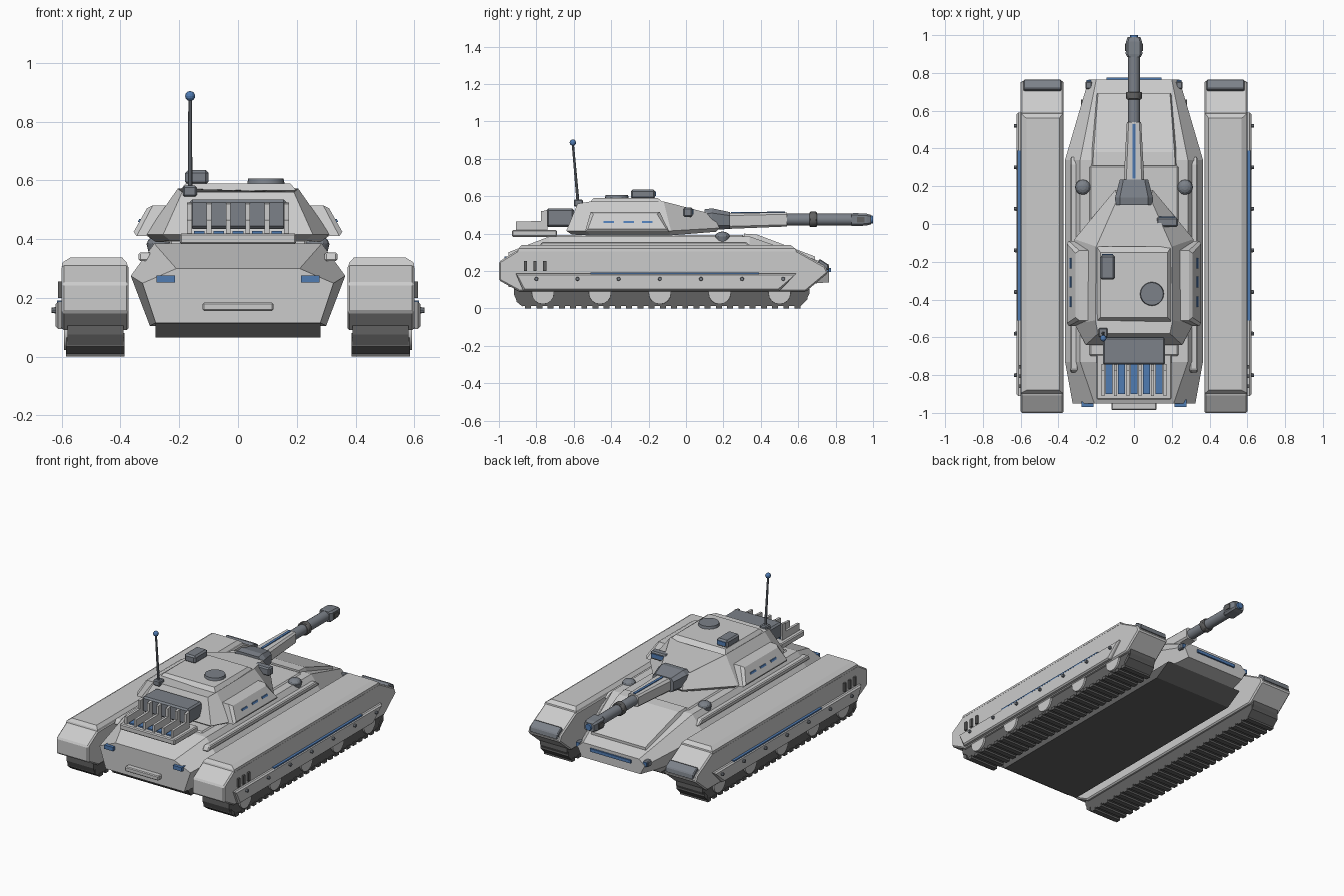
import bpy, bmesh, math
from mathutils import Vector, Matrix

if "Cube" in bpy.data.objects:
    bpy.data.objects.remove(bpy.data.objects["Cube"])

def material(name, col):
    m = bpy.data.materials.new(name)
    m.diffuse_color = (*col, 1)
    m.use_nodes = True
    m.node_tree.nodes["Principled BSDF"].inputs["Base Color"].default_value = m.diffuse_color
    return m

BLUE = material("blue_light", (0.08, 0.2, 0.45))
DARK = material("dark_rubber", (0.12, 0.12, 0.12))
STEEL = material("dark_steel", (0.2, 0.22, 0.25))

def finish(name, bm, mat=None, bevel=0, smooth=False):
    bmesh.ops.recalc_face_normals(bm, faces=bm.faces)
    me = bpy.data.meshes.new(name)
    bm.to_mesh(me)
    bm.free()
    ob = bpy.data.objects.new(name, me)
    bpy.context.collection.objects.link(ob)
    if mat:
        me.materials.append(mat)
    if bevel:
        b = ob.modifiers.new("bevel", 'BEVEL')
        b.width, b.segments = bevel, 1
    if smooth:
        bpy.ops.object.select_all(action='DESELECT')
        bpy.context.view_layer.objects.active = ob
        ob.select_set(True)
        bpy.ops.object.shade_smooth_by_angle(angle=math.radians(40))
    return ob

def loft(name, rings, mat=None, bevel=0):
    # Skin through equal-length rings of points, with capped ends
    bm = bmesh.new()
    vs = [[bm.verts.new(p) for p in r] for r in rings]
    n = len(vs[0])
    for a, b in zip(vs, vs[1:]):
        for i in range(n):
            bm.faces.new((a[i], a[(i+1) % n], b[(i+1) % n], b[i]))
    bm.faces.new(vs[0])
    bm.faces.new(vs[-1])
    return finish(name, bm, mat, bevel)

def prism(name, profile, x0, x1, mat=None, bevel=0):
    return loft(name, [[(x, y, z) for y, z in profile] for x in (x0, x1)], mat, bevel)

def box(name, x0, x1, y0, y1, z0, z1, mat=None, bevel=0):
    return prism(name, [(y0, z0), (y1, z0), (y1, z1), (y0, z1)], x0, x1, mat, bevel)

def rect(x0, x1, y0, y1, z):
    return [(x0, y0, z), (x1, y0, z), (x1, y1, z), (x0, y1, z)]

def tube(name, p, q, r1, r2, mat=None, seg=16, bevel=0):
    p, q = Vector(p), Vector(q)
    d = q - p
    bm = bmesh.new()
    bmesh.ops.create_cone(bm, cap_ends=True, segments=seg, radius1=r1, radius2=r2, depth=d.length,
        matrix=Matrix.Translation((p+q)/2) @ d.to_track_quat('Z', 'Y').to_matrix().to_4x4())
    return finish(name, bm, mat, bevel, seg > 8)

def ball(name, c, r, mat, zs=1.0):
    bm = bmesh.new()
    bmesh.ops.create_uvsphere(bm, u_segments=12, v_segments=8, radius=r,
        matrix=Matrix.Translation(c) @ Matrix.Diagonal((1, 1, zs, 1)))
    return finish(name, bm, mat)

def mirror_plan(half):
    return half + [(-x, y, z) for x, y, z in reversed(half)]

# Hull
def hull_ring(y, wt, zt, wm, zm, wb, zb):
    return mirror_plan([(wt, y, zt), (wm, y, zm), (wb, y, zb)])
loft("hull", [hull_ring(-.95, .21, .30, .325, .25, .28, .115),
              hull_ring(-.73, .285, .385, .365, .275, .30, .105),
              hull_ring(.34, .285, .385, .365, .275, .30, .105),
              hull_ring(.765, .20, .235, .24, .20, .21, .14)])
prism("belly_plate", [(-.92, .12), (-.88, .065), (.55, .065), (.66, .13)], -.28, .28, DARK)
loft("glacis_plate", [[(-w, y, z-.04), (w, y, z-.04), (w*.93, y, z), (-w*.93, y, z)]
                      for y, w, z in ((.31, .235, .40), (.38, .23, .395), (.69, .205, .278))])
box("deck_plate", -.235, .235, -.70, .31, .37, .393, None, .008)
box("nose_light", -.145, .145, .755, .775, .195, .215, BLUE)
box("tow_bar", -.12, .12, -.985, -.94, .155, .185, None, .005)

# Track pod parts, both sides
for s, side in ((1, "right"), (-1, "left")):
    def X(a, b):
        return s*a, s*b
    prism(side + "_track_pod", [(-1, .25), (-.90, .312), (.59, .312), (.745, .225), (.76, .19), (.64, .09),
                                (-.89, .09), (-1, .15)], *X(.372, .60), None, .008)
    loft(side + "_pod_top", [rect(*X(.375, .60), -.90, .59, .305), rect(*X(.378, .598), -.895, .585, .32),
                             rect(*X(.395, .57), -.88, .56, .338)])
    lamp = prism(side + "_pod_front_plate", [(.70, .24), (.715, .265), (.76, .235), (.765, .2)], *X(.385, .585), STEEL, .005)
    prism(side + "_track", [(-.92, .15), (-.92, .075), (-.905, .04), (-.87, .012), (.605, .012), (.64, .04),
                            (.66, .08), (.66, .12)], *X(.39, .58), DARK)
    for i in range(25):
        y = -.86 + i*.06
        box(side + "_tread", *X(.386, .586), y, y+.032, 0, .02, DARK)
    for k, (p, q) in enumerate((((-.905, .035), (-.875, .01)), ((.61, .01), (.65, .05)))):
        prism(side + "_end_tread", [p, q, (q[0], q[1]+.03), (p[0], p[1]+.03)], *X(.386, .586), DARK)
    for y in (-.765, -.46, -.14, .18, .50):
        tube(side + "_road_wheel", (s*.5, y, .083), (s*.592, y, .083), .064, .06)
    # Side skirt with bolts, light strip and vents
    loft(side + "_skirt", [[(s*x, y, z) for y, z in ((-.91+d, .187-d), (.59-d, .187-d), (.50-d, .095+d), (-.87+d, .095+d))]
                           for x, d in ((.59, 0), (.612, 0), (.621, .008))])
    for i in range(7):
        y = -.80 + i*.22
        tube(side + "_bolt", (s*.61, y, .158), (s*.634, y, .158), .012, .009, STEEL, 8)
    box(side + "_skirt_light", *X(.598, .616), -.51, .39, .184, .192, BLUE)
    for y in (-.858, -.807, -.756):
        box(side + "_vent", *X(.595, .612), y-.009, y+.009, .2, .255, DARK)
    # Hull side details
    prism(side + "_hull_rail", [(-.79, .325), (-.77, .355), (.32, .355), (.36, .325)], *X(.295, .338), None, .006)
    box(side + "_tail_light", *X(.215, .277), -.97, -.93, .252, .277, BLUE)
    box(side + "_headlight_housing", *X(.222, .258), .715, .755, .19, .228, STEEL, .006)
    box(side + "_headlight", *X(.228, .252), .75, .762, .195, .222, BLUE)
    tube(side + "_dome_base", (s*.27, .195, .34), (s*.27, .195, .385), .03, .042, STEEL)
    ball(side + "_dome", (s*.27, .195, .385), .04, STEEL, .65)
    # Turret cheek armour with marker lights
    loft(side + "_turret_cheek", [[(s*(x0+o), y0, z0), (s*(x0+o), y1, z0), (s*(x1+o), y1-.05, z1), (s*(x1+o), y0+.03, z1)]
         for x0, x1, o, y0, y1, z0, z1 in ((.29, .23, 0, -.54, -.09, .41, .515), (.345, .29, 0, -.54, -.09, .41, .515),
                                           (.35, .305, .005, -.525, -.105, .425, .505))])
    for y in (-.412, -.307, -.207):
        loft(side + "_cheek_light", [[(s*(.325+o), y-.028, .468), (s*(.325+o), y+.028, .468),
                                     (s*(.33+o), y+.028, .458), (s*(.33+o), y-.028, .458)] for o in (-.01, .011)], BLUE)

# Turret
tube("turret_ring", (0, -.32, .37), (0, -.32, .41), .18, .18, DARK, 24)
loft("turret", [mirror_plan(h) for h in (
    [(.09, .16, .41), (.28, -.09, .39), (.28, -.51, .39), (.23, -.61, .395)],
    [(.10, .18, .43), (.315, -.08, .415), (.315, -.53, .415), (.255, -.64, .415)],
    [(.085, .14, .505), (.2, -.12, .572), (.205, -.51, .572), (.19, -.58, .56)])])
loft("turret_roof_plate", [rect(-.198, .198, -.515, -.12, .565), rect(-.178, .178, -.495, -.15, .59)])
tube("roof_hatch", (.095, -.37, .585), (.095, -.37, .607), .064, .06, STEEL, 20)
box("roof_sight", -.18, -.1, -.295, -.165, .585, .635, STEEL, .01)
box("roof_sight_lens", -.17, -.11, -.17, -.16, .602, .625, BLUE)
box("side_sight_post", .13, .17, -.01, .025, .44, .50, STEEL)
box("side_sight", .118, .232, -.015, .035, .488, .54, STEEL, .008)
box("side_sight_lens", .13, .22, .03, .039, .503, .528, BLUE)
box("antenna_base", -.188, -.14, -.6, -.55, .545, .582, STEEL, .006)
tube("antenna_rod", (-.163, -.578, .575), (-.163, -.605, .88), .008, .006, STEEL, 8)
ball("antenna_tip", (-.163, -.605, .887), .017, BLUE)

# Rear radiator
box("radiator_box", -.165, .165, -.745, -.60, .435, .535, STEEL, .01)
box("radiator_base", -.198, .198, -.93, -.69, .383, .42, None, .006)
for i in range(6):
    x = -.165 + i*.066
    prism("radiator_fin", [(-.91, .41), (-.91, .465), (-.775, .467), (-.775, .52), (-.74, .525), (-.74, .41)], x-.008, x+.008)
for i in range(5):
    x = -.132 + i*.066
    box("radiator_glow", x-.018, x+.018, -.9, -.745, .41, .428, BLUE)

# Gun
def gun_ring(y, w, z0, z1):
    c = w*.25
    return mirror_plan([(w-c, y, z1), (w, y, z1-c), (w, y, z0+c), (w-c, y, z0)])
loft("gun_mantlet", [gun_ring(.10, .10, .42, .53), gun_ring(.14, .10, .42, .535), gun_ring(.235, .075, .425, .515)], STEEL)
loft("gun_sleeve", [gun_ring(.22, .055, .425, .51), gun_ring(.54, .038, .438, .513)])
prism("gun_light_strip", [(.24, .49), (.53, .495), (.53, .518), (.24, .515)], -.008, .008, BLUE)
tube("gun_barrel", (0, .52, .475), (0, .92, .475), .032, .032, STEEL)
tube("gun_collar", (0, .66, .475), (0, .70, .475), .042, .042, DARK, 12, .005)
loft("muzzle_brake", [gun_ring(.885, .036, .442, .508), gun_ring(.90, .044, .440, .51),
                      gun_ring(.965, .042, .443, .507), gun_ring(.99, .034, .45, .5)], STEEL)
for s in (1, -1):
    box("muzzle_port", s*.04, s*.048, .915, .955, .46, .49, DARK)
tube("muzzle_glow", (0, .98, .475), (0, 1.0, .475), .024, .02, BLUE, 12)
